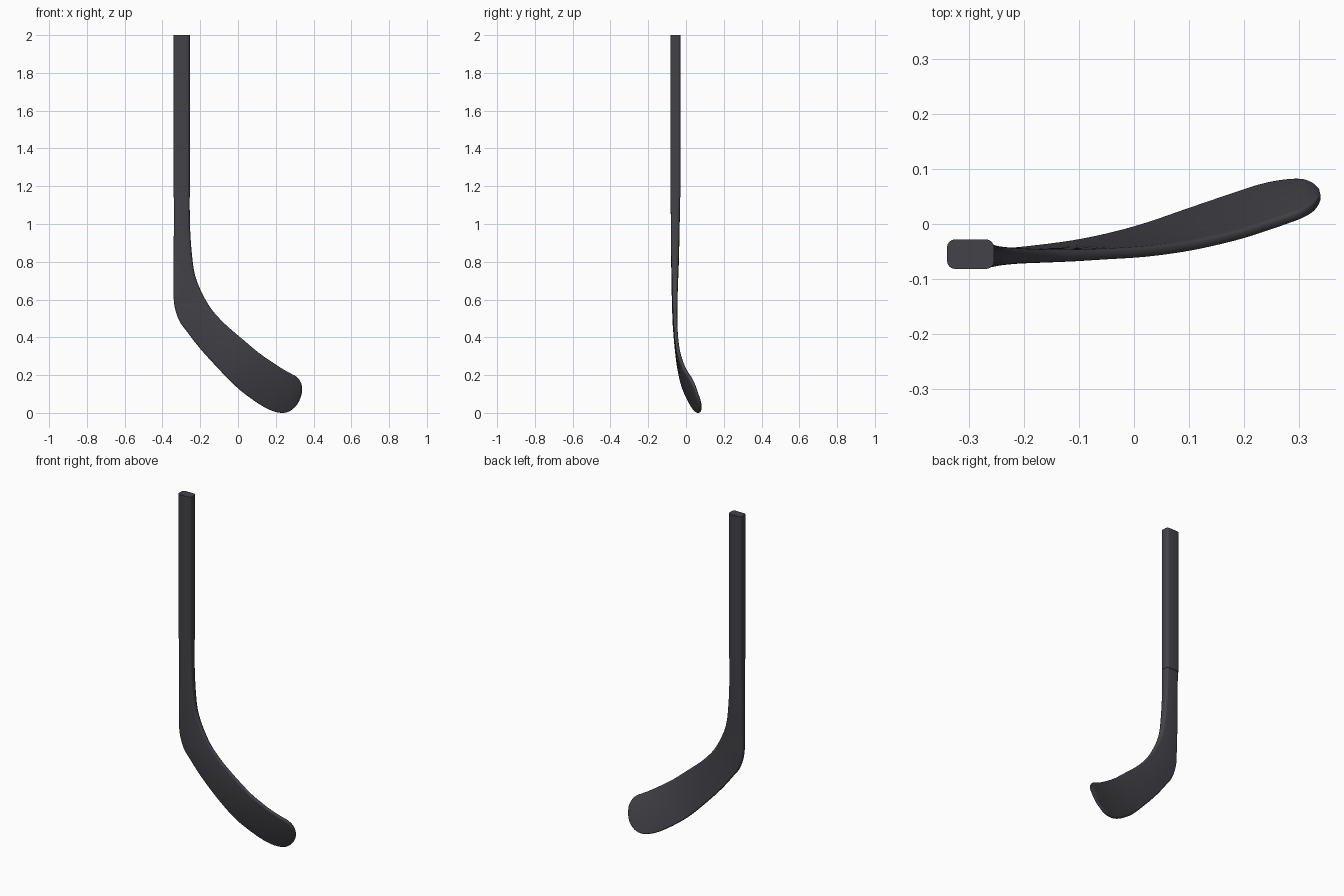
import bpy, bmesh, math
from mathutils import Vector

if "Cube" in bpy.data.objects:
    bpy.data.objects.remove(bpy.data.objects["Cube"])

carbon = bpy.data.materials.new("dark_carbon")
carbon.diffuse_color = (0.055, 0.055, 0.065, 1)
carbon.use_nodes = True
carbon.node_tree.nodes["Principled BSDF"].inputs["Base Color"].default_value = carbon.diffuse_color


def ring(a, b, t, r_max=0.015, seg=4):
    """Rounded rectangle between edge points a and b, with thickness t."""
    u = (b - a).normalized()
    y = Vector((0, 1, 0))
    n = (y - u * u.dot(y)).normalized()
    c, w, h = (a + b) / 2, (b - a).length / 2, t / 2
    r = min(r_max, h * 0.85, w * 0.9)
    pts = []
    for k, (sx, sy) in enumerate([(1, 1), (-1, 1), (-1, -1), (1, -1)]):
        for i in range(seg + 1):
            ang = math.pi / 2 * (k + i / seg)
            pts.append(c + u * (sx * (w - r) + r * math.cos(ang))
                       + n * (sy * (h - r) + r * math.sin(ang)))
    return pts


def loft(name, rings):
    bm = bmesh.new()
    rows = [[bm.verts.new(p) for p in r] for r in rings]
    for r0, r1 in zip(rows, rows[1:]):
        for i in range(len(r0)):
            j = (i + 1) % len(r0)
            bm.faces.new((r0[i], r0[j], r1[j], r1[i]))
    bm.faces.new(rows[0])
    bm.faces.new(rows[-1])
    bmesh.ops.recalc_face_normals(bm, faces=bm.faces)
    me = bpy.data.meshes.new(name)
    bm.to_mesh(me)
    bm.free()
    me.materials.append(carbon)
    ob = bpy.data.objects.new(name, me)
    bpy.context.collection.objects.link(ob)
    bpy.ops.object.select_all(action='DESELECT')
    ob.select_set(True)
    bpy.context.view_layer.objects.active = ob
    bpy.ops.object.shade_smooth_by_angle(angle=math.radians(40))
    return ob


def spline(keys, steps=5):
    """Catmull-Rom through the key sections."""
    out = []
    for i in range(len(keys) - 1):
        p = [keys[max(0, min(len(keys) - 1, i + d))] for d in (-1, 0, 1, 2)]
        for s in range(steps):
            f = s / steps
            out.append([0.5 * (2 * q1 + (q2 - q0) * f
                               + (2 * q0 - 5 * q1 + 4 * q2 - q3) * f * f
                               + (3 * q1 - q0 - 3 * q2 + q3) * f ** 3)
                        for q0, q1, q2, q3 in zip(*p)])
    return out + [list(keys[-1])]


# Straight shaft
loft("shaft", [ring(Vector((-0.341, -0.055, z)), Vector((-0.255, -0.055, z)), 0.054)
               for z in (2.0, 1.14)])

# Neck and curved blade: outer edge xyz, inner edge xyz, thickness
sections = [
    (-0.339, -0.056, 1.15, -0.256, -0.056, 1.15, 0.051),
    (-0.340, -0.057, 0.96, -0.254, -0.057, 0.99, 0.046),
    (-0.341, -0.058, 0.80, -0.246, -0.058, 0.86, 0.041),
    (-0.341, -0.060, 0.66, -0.230, -0.058, 0.74, 0.034),
    (-0.337, -0.060, 0.57, -0.198, -0.058, 0.65, 0.028),
    (-0.312, -0.060, 0.49, -0.148, -0.058, 0.56, 0.024),
    (-0.270, -0.057, 0.43, -0.100, -0.057, 0.502, 0.022),
    (-0.200, -0.050, 0.34, -0.050, -0.055, 0.453, 0.020),
    (-0.100, -0.036, 0.23, 0.030, -0.050, 0.385, 0.020),
    (0.000, -0.012, 0.13, 0.110, -0.039, 0.318, 0.020),
    (0.100, 0.022, 0.055, 0.190, -0.021, 0.262, 0.020),
    (0.170, 0.046, 0.016, 0.245, -0.004, 0.227, 0.020),
    (0.225, 0.064, 0.001, 0.283, 0.009, 0.206, 0.020),
    (0.268, 0.073, 0.007, 0.307, 0.018, 0.193, 0.020),
    (0.303, 0.075, 0.033, 0.325, 0.028, 0.174, 0.020),
    (0.324, 0.069, 0.064, 0.335, 0.038, 0.153, 0.018),
    (0.337, 0.060, 0.098, 0.340, 0.047, 0.132, 0.011),
]
loft("blade", [ring(Vector(s[:3]), Vector(s[3:6]), s[6]) for s in spline(sections)])
